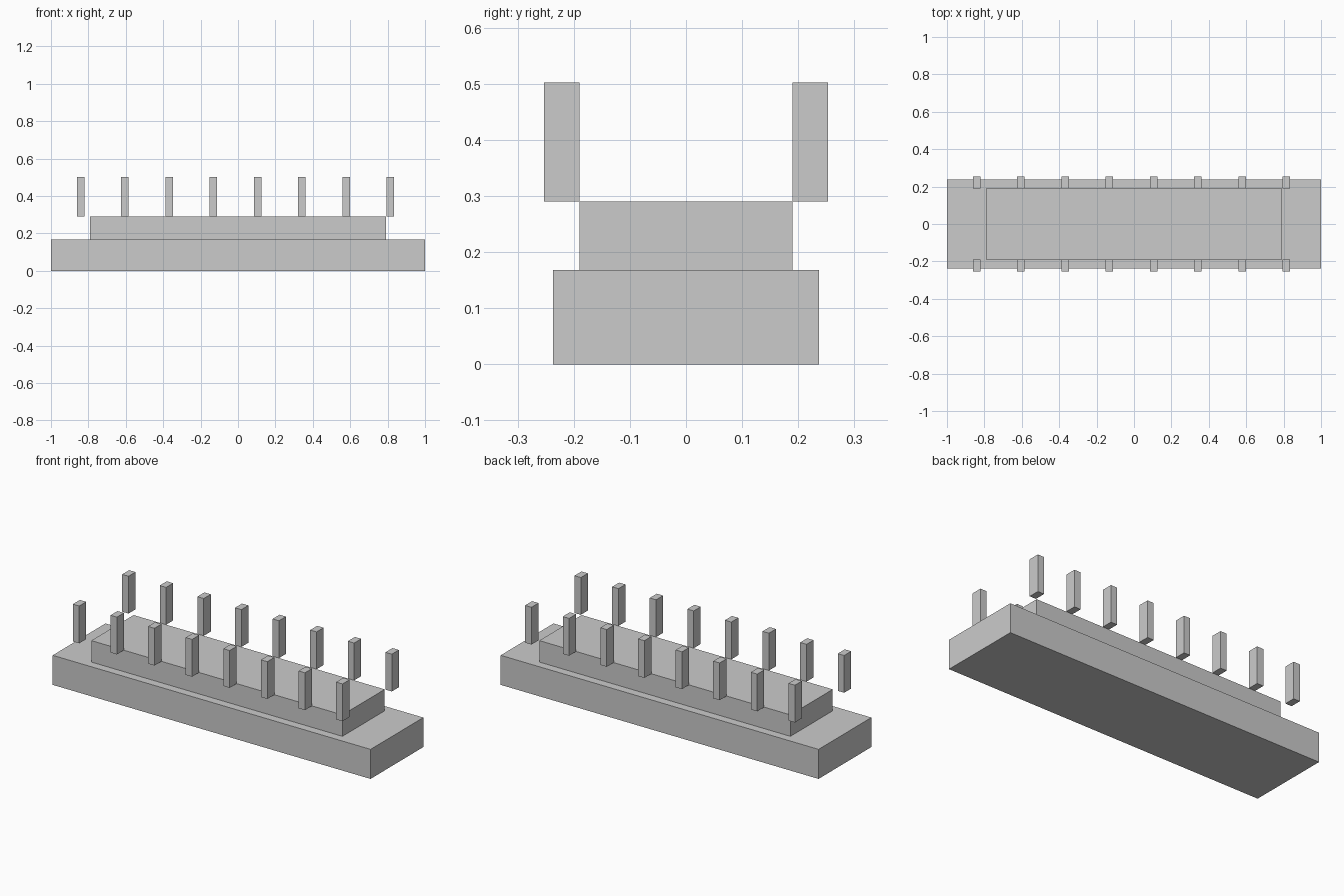
import bpy

if "Cube" in bpy.data.objects:
    bpy.data.objects.remove(bpy.data.objects["Cube"])


def box(name, x, y, z):
    """Box from (min, max) ranges on each axis."""
    bpy.ops.mesh.primitive_cube_add(
        size=1, location=[(a + b) / 2 for a, b in (x, y, z)])
    obj = bpy.context.object
    obj.name = name
    obj.scale = [b - a for a, b in (x, y, z)]
    bpy.ops.object.transform_apply(location=False, rotation=False, scale=True)
    return obj


# Stepped body
box("base", (-1, 1), (-0.237, 0.237), (0, 0.168))
box("upper_tier", (-0.79, 0.79), (-0.19, 0.19), (0.168, 0.29))

# Two rows of posts along the long sides
POST_COUNT, FIRST_X, PITCH, HALF_W = 8, -0.842, 0.2367, 0.02
for side, y in (("front", (-0.253, -0.19)), ("back", (0.19, 0.253))):
    for i in range(POST_COUNT):
        cx = FIRST_X + i * PITCH
        box(f"{side}_post_{i + 1}", (cx - HALF_W, cx + HALF_W), y, (0.29, 0.502))
